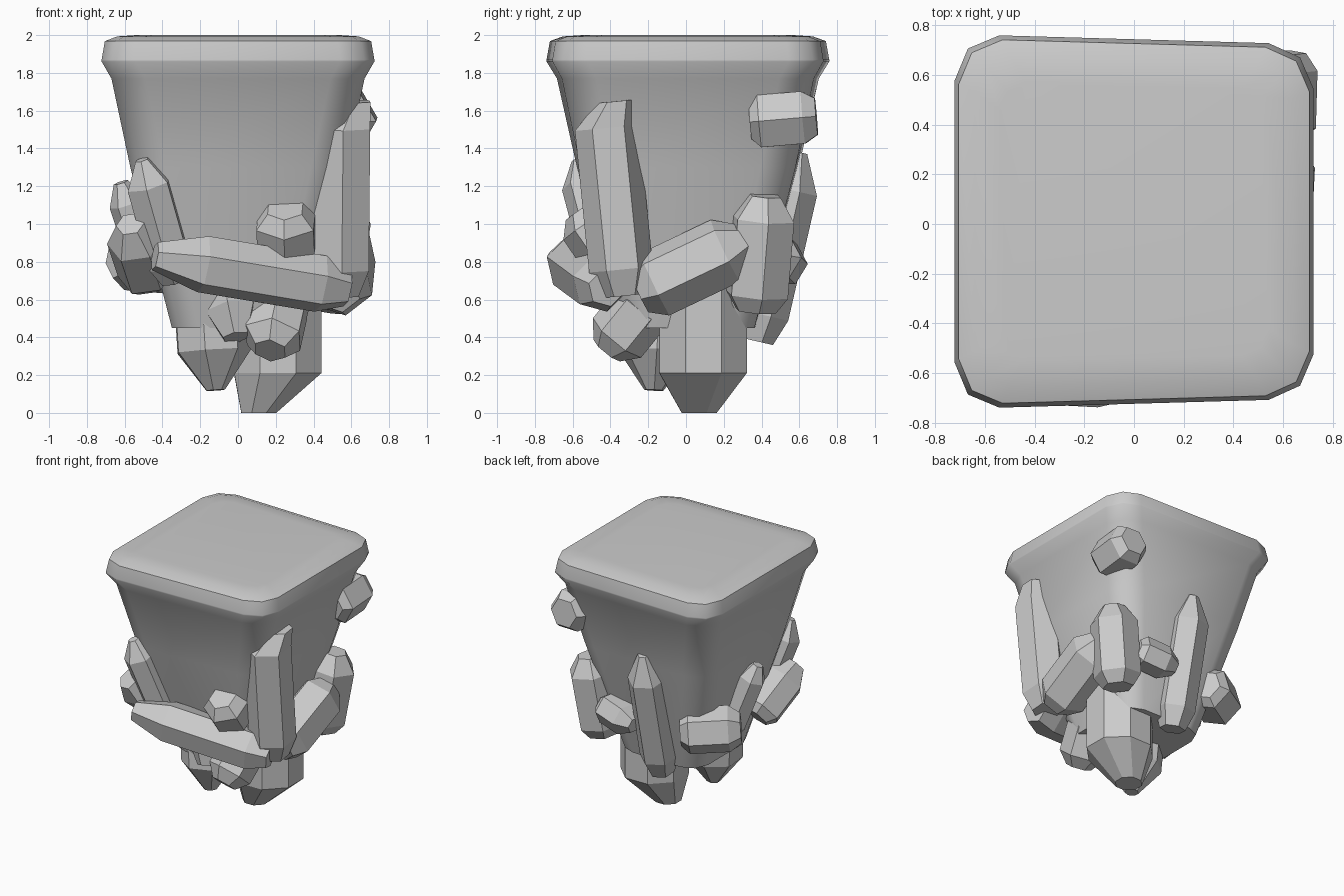
import bpy, bmesh, math
from mathutils import Vector

if "Cube" in bpy.data.objects:
    bpy.data.objects.remove(bpy.data.objects["Cube"])


def loft(name, rings):
    """Skin a list of equal-length point rings and close both ends."""
    bm = bmesh.new()
    vs = [[bm.verts.new(p) for p in ring] for ring in rings]
    n = len(vs[0])
    for a, b in zip(vs, vs[1:]):
        for i in range(n):
            j = (i + 1) % n
            bm.faces.new((a[i], a[j], b[j], b[i]))
    bm.faces.new(vs[0])
    bm.faces.new(vs[-1])
    bmesh.ops.recalc_face_normals(bm, faces=bm.faces[:])
    me = bpy.data.meshes.new(name)
    bm.to_mesh(me)
    bm.free()
    ob = bpy.data.objects.new(name, me)
    bpy.context.collection.objects.link(ob)
    return ob


def rounded_square(z, half, cut):
    """Square section with three-point corners, slightly deeper on the left."""
    pts = []
    corner = [(1, 1 - cut), (1 - 0.3 * cut, 1 - 0.3 * cut), (1 - cut, 1)]
    for k in range(4):
        c, s = round(math.cos(k * math.pi / 2)), round(math.sin(k * math.pi / 2))
        for x, y in corner:
            px, py = (c * x - s * y) * half, (s * x + c * y) * half
            pts.append((px, py * (1.015 - 0.04 * px) + 0.01, z))
    return pts


def crystal(name, base, tip, r, cap=0.25, point=0.35, sides=6, turn=0.0, lean=(0, 0, 0)):
    """Faceted prism along base-tip, tapered at the tip and bevelled at the base."""
    a, b = Vector(base), Vector(tip)
    axis = b - a
    q = axis.to_track_quat('Z', 'Y')
    rings = []
    for t, s in ((0, 0.65), (0.14, 1), (1 - cap, 1), (1, point)):
        ring = []
        for i in range(sides):
            ang = math.radians(turn) + 2 * math.pi * i / sides
            p = a + axis * t + q @ Vector((math.cos(ang) * r * s, math.sin(ang) * r * s, 0))
            if t == 1:
                p += Vector(lean)
            ring.append(p)
        rings.append(ring)
    return loft(name, rings)


# Tapered block with rolled lip on top
profile = [(0.45, 0.35, 0.4), (1.3, 0.57, 0.32), (1.77, 0.67, 0.27), (1.86, 0.722, 0.25),
           (1.87, 0.722, 0.25), (1.968, 0.705, 0.25), (1.993, 0.64, 0.22), (2.0, 0.54, 0.2)]
block = loft("tapered_block", [rounded_square(*p) for p in profile])
bpy.context.view_layer.objects.active = block
block.select_set(True)
bpy.ops.object.shade_smooth_by_angle(angle=math.radians(55))

# Hanging crystals underneath
crystal("bottom_crystal_main", (0.21, 0.09, 0.78), (0.21, 0.09, 0), 0.25, 0.27, 0.4, 8, 22, (-0.1, -0.02, 0))
crystal("bottom_crystal_left", (-0.16, -0.14, 0.75), (-0.12, -0.17, 0.12), 0.205, 0.33, 0.25, 7)
crystal("bottom_crystal_small", (-0.07, -0.22, 0.75), (-0.01, -0.36, 0.4), 0.15, 0.4, 0.5, 6)
crystal("bottom_crystal_front", (0.23, -0.2, 0.6), (0.17, -0.42, 0.33), 0.165, 0.25, 0.55, 6, 20)

# Front crystals
crystal("front_crystal_long", (0.58, -0.42, 0.66), (-0.44, -0.65, 0.83), 0.155, 0.25, 0.5, 6, 15)
crystal("front_crystal_stub", (0.26, -0.4, 0.86), (0.25, -0.55, 1.08), 0.175, 0.3, 0.6, 6, 30)
crystal("front_crystal_left", (-0.33, -0.4, 0.7), (-0.51, -0.57, 1.34), 0.125, 0.2, 0.3, 6, 10)

# Right side crystals
crystal("right_crystal_tall", (0.54, -0.33, 0.62), (0.55, -0.43, 1.62), 0.17, 0.11, 0.6, 6, 27, (0.06, 0.06, 0.03))
crystal("right_crystal_slanted", (0.53, -0.25, 0.64), (0.56, 0.36, 0.93), 0.185, 0.25, 0.35, 6, 20)
crystal("right_crystal_upright", (0.46, 0.37, 0.54), (0.55, 0.42, 1.15), 0.175, 0.2, 0.5, 6, 10)
crystal("corner_crystal_high", (0.57, 0.34, 1.54), (0.58, 0.69, 1.57), 0.16, 0.2, 0.7, 6, 0)

# Back crystals
crystal("back_crystal_tall", (-0.05, 0.37, 0.38), (-0.05, 0.6, 1.38), 0.145, 0.2, 0.3, 6, 20)
crystal("back_crystal_stub", (0.38, 0.48, 0.83), (0.07, 0.54, 0.77), 0.125, 0.3, 0.5, 6, 0)

# Left side crystals
crystal("left_crystal_stub", (-0.28, 0.47, 0.79), (-0.64, 0.23, 0.82), 0.17, 0.2, 0.65, 6, 15)
crystal("left_crystal_slim", (-0.44, 0.08, 0.68), (-0.62, -0.01, 1.22), 0.1, 0.2, 0.4, 6, 0)
crystal("left_crystal_slanted", (-0.47, -0.2, 0.7), (-0.57, -0.55, 1.0), 0.155, 0.28, 0.5, 6, 10)
